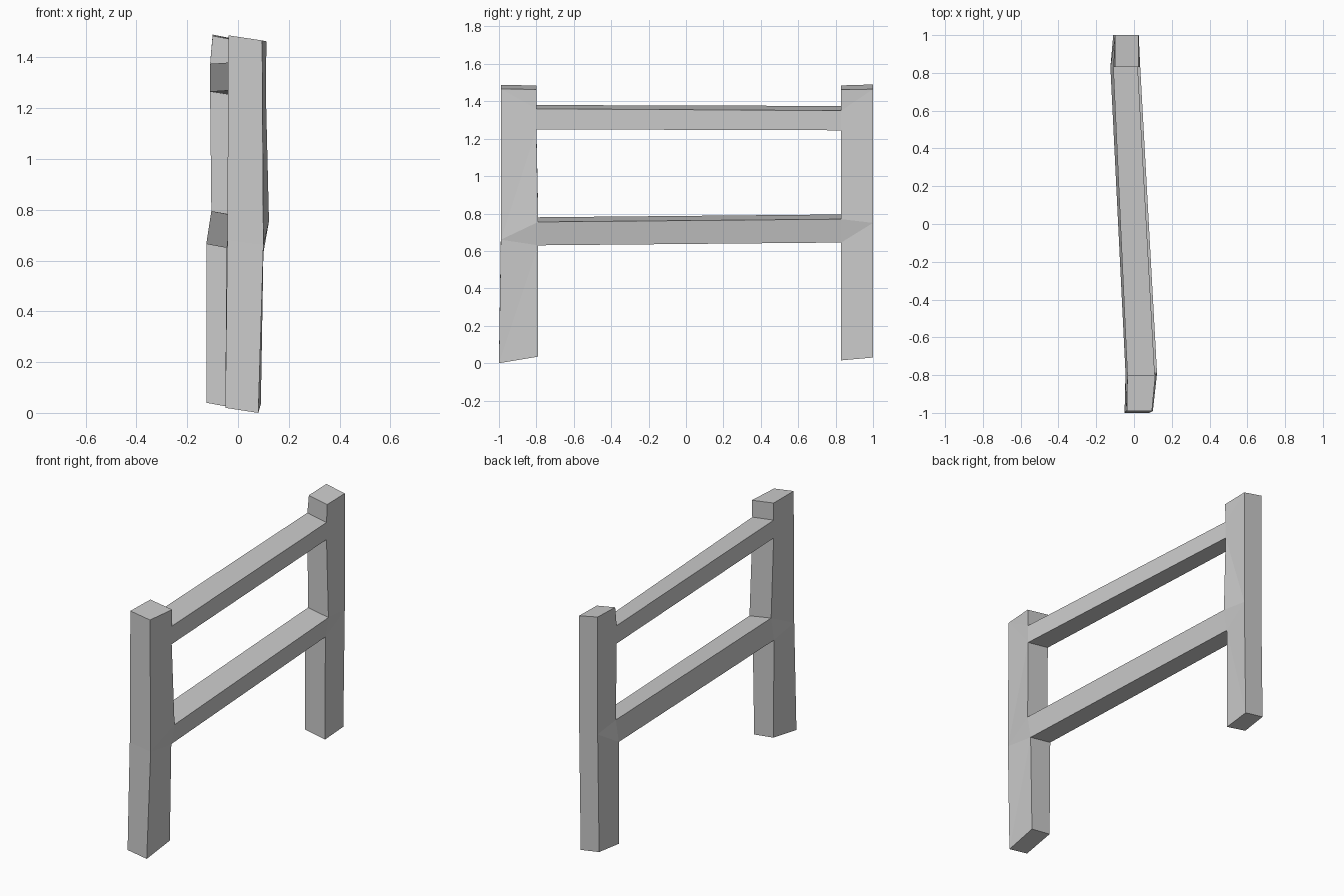
import bpy, bmesh

if "Cube" in bpy.data.objects:
    bpy.data.objects.remove(bpy.data.objects["Cube"])

bm = bmesh.new()


def column(y, points):
    """Vertical run of vertices from (x, z) pairs; y may change at the top."""
    ys = y if isinstance(y, list) else [y] * len(points)
    return [bm.verts.new((x, yy, z)) for (x, z), yy in zip(points, ys)]


def face(*verts):
    bm.faces.new(verts)


def post(outer_l, outer_r, inner_l, inner_r):
    # outer face, two panels
    for k in range(2):
        face(outer_l[k], outer_r[k], outer_r[k + 1], outer_l[k + 1])
    # inner face, left open where the rails join
    for k in (0, 2, 4):
        face(inner_l[k], inner_r[k], inner_r[k + 1], inner_l[k + 1])
    # sides fan out from the outer edge to the rail joints
    for o, i in ((outer_l, inner_l), (outer_r, inner_r)):
        face(o[0], i[0], i[1])
        face(o[0], i[1], o[1])
        face(o[1], i[1], i[2])
        face(o[1], i[2], i[3])
        face(o[1], i[3], o[2])
        face(o[2], i[3], i[4])
        face(o[2], i[4], i[5])
    # end caps
    for k in (0, -1):
        face(outer_l[k], outer_r[k], inner_r[k], inner_l[k])


def rail(a_l, a_r, b_l, b_r, k):
    # four-sided tube between matching openings in the two posts
    a = (a_l[k], a_r[k], a_r[k + 1], a_l[k + 1])
    b = (b_l[k], b_r[k], b_r[k + 1], b_l[k + 1])
    for n in range(4):
        m = (n + 1) % 4
        face(a[n], a[m], b[m], b[n])


# front post
front_y = [-0.79] * 3 + [-0.80] * 3
f_ol = column([-1.0, -0.99, -0.99], [(-0.05, 0.02), (-0.042, 0.68), (-0.038, 1.487)])
f_or = column([-1.0, -0.99, -0.99], [(0.08, 0.0), (0.10, 0.66), (0.095, 1.467)])
f_il = column(front_y, [(-0.04, 0.05), (-0.045, 0.65), (-0.025, 0.78),
                        (-0.035, 1.27), (-0.035, 1.38), (-0.035, 1.485)])
f_ir = column(front_y, [(0.09, 0.035), (0.10, 0.63), (0.122, 0.755),
                        (0.11, 1.25), (0.11, 1.36), (0.113, 1.463)])
post(f_ol, f_or, f_il, f_ir)

# back post
b_ol = column(1.0, [(-0.11, 0.05), (-0.10, 0.77), (-0.10, 1.49)])
b_or = column(1.0, [(0.015, 0.03), (0.025, 0.75), (0.025, 1.465)])
b_il = column(0.83, [(-0.125, 0.04), (-0.125, 0.665), (-0.105, 0.795),
                     (-0.11, 1.265), (-0.11, 1.375), (-0.10, 1.485)])
b_ir = column(0.83, [(0.01, 0.015), (0.012, 0.645), (0.033, 0.77),
                     (0.02, 1.245), (0.02, 1.35), (0.025, 1.462)])
post(b_ol, b_or, b_il, b_ir)

# lower and upper rails
for level in (1, 3):
    rail(f_il, f_ir, b_il, b_ir, level)

bmesh.ops.recalc_face_normals(bm, faces=bm.faces)
mesh = bpy.data.meshes.new("fence_panel")
bm.to_mesh(mesh)
bm.free()
bpy.context.collection.objects.link(bpy.data.objects.new("fence_panel", mesh))
